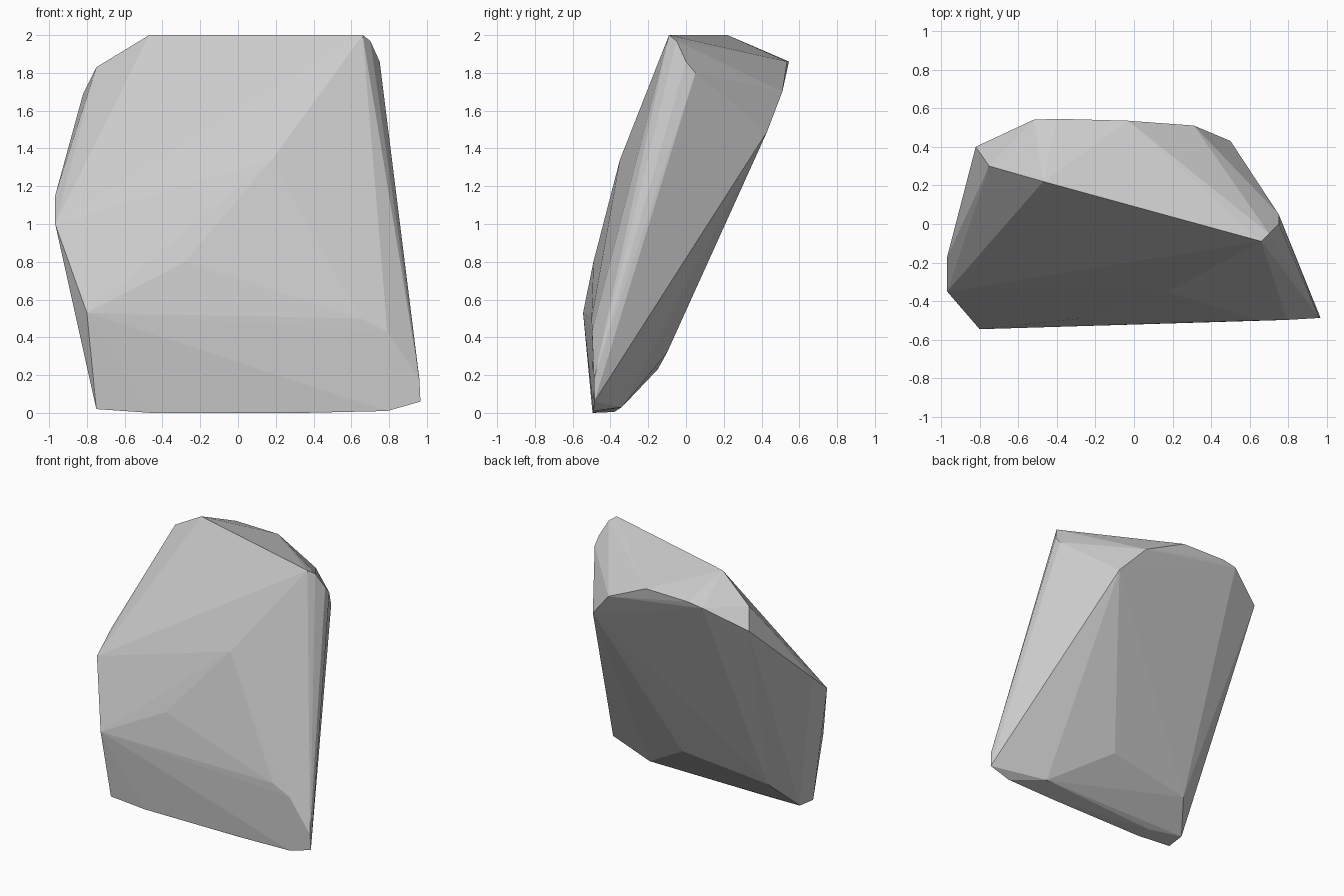
import bpy
import bmesh

# Corner points of the faceted boulder, grouped by region
top_rim = [(-0.47, 0.22, 2.0), (0.66, -0.09, 2.0), (0.70, -0.05, 1.97),
           (0.75, 0.0, 1.86), (0.75, 0.05, 1.80)]
back_rim = [(-0.75, 0.30, 1.83), (-0.82, 0.40, 1.69), (-0.52, 0.54, 1.84),
            (-0.40, 0.545, 1.86), (-0.03, 0.535, 1.86), (0.31, 0.51, 1.70),
            (0.50, 0.43, 1.49)]
front_face = [(0.18, -0.35, 1.34), (-0.28, -0.49, 0.80), (-0.80, -0.545, 0.53),
              (0.65, -0.50, 0.50), (0.79, -0.497, 0.43)]
left_side = [(-0.968, -0.35, 1.0), (-0.968, -0.17, 1.15)]
base = [(0.96, -0.487, 0.18), (0.966, -0.485, 0.06), (0.79, -0.49, 0.01),
        (0.55, -0.34, 0.03), (0.10, -0.10, 0.32), (-0.60, -0.15, 0.23),
        (-0.74, -0.34, 0.03), (-0.75, -0.49, 0.02), (-0.46, -0.495, 0.0),
        (-0.46, -0.38, 0.005), (0.35, -0.49, 0.0)]

# Boulder: flat-shaded convex hull around the corners
bm = bmesh.new()
for p in top_rim + back_rim + front_face + left_side + base:
    bm.verts.new(p)
hull = bmesh.ops.convex_hull(bm, input=bm.verts[:])
loose = [v for v in bm.verts if not v.link_faces]
bmesh.ops.delete(bm, geom=loose, context='VERTS')
bmesh.ops.recalc_face_normals(bm, faces=bm.faces[:])

mesh = bpy.data.meshes.new("boulder")
bm.to_mesh(mesh)
bm.free()
boulder = bpy.data.objects.new("boulder", mesh)
bpy.context.collection.objects.link(boulder)
